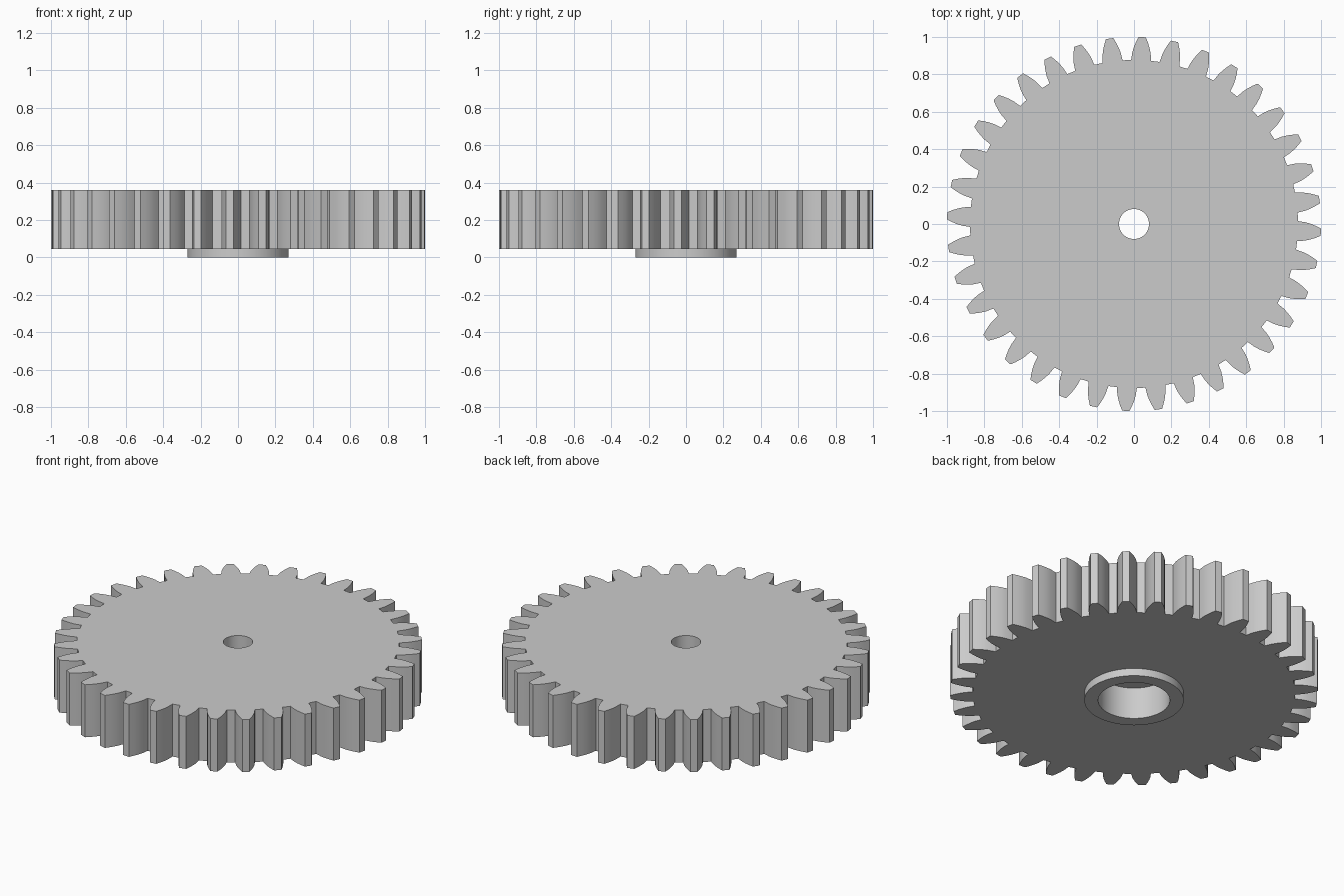
import bpy
import bmesh
from math import acos, cos, pi, radians, sin, sqrt, tan

if "Cube" in bpy.data.objects:
    bpy.data.objects.remove(bpy.data.objects["Cube"], do_unlink=True)

# Gear proportions
TEETH = 36
TIP = 1.0
MODULE = 2 * TIP / (TEETH + 2)
PITCH = MODULE * TEETH / 2
PRESSURE = radians(20)
BASE = PITCH * cos(PRESSURE)
ROOT = 0.877
TURN = radians(-2.5)
FLANK_STEPS = 5

# Heights and radii of the stepped centre
TOP, BOTTOM, CEILING = 0.36, 0.045, 0.19
BORE, HUB, RECESS = 0.08, 0.27, 0.195


def involute(angle):
    return tan(angle) - angle


def half_angle(radius):
    """Half the angular width of a tooth at a radius on its involute flank."""
    return pi / (2 * TEETH) + involute(PRESSURE) - involute(acos(BASE / radius))


def gear_outline():
    """Polar points (radius, angle) around all the teeth."""
    flank = [(ROOT, half_angle(BASE) + 0.003)]
    for i in range(FLANK_STEPS):
        t = i / (FLANK_STEPS - 1)
        radius = BASE + (TIP - BASE) * t
        flank.append((radius, half_angle(radius)))
    tooth = [(r, -a) for r, a in flank] + [(r, a) for r, a in reversed(flank)]
    return [(r, a + TURN + 2 * pi * k / TEETH) for k in range(TEETH) for r, a in tooth]


outline = gear_outline()
bm = bmesh.new()


def ring(z, radius=None):
    """A circle at height z, or the toothed outline if no radius is given."""
    return [bm.verts.new(((radius or r) * cos(a), (radius or r) * sin(a), z))
            for r, a in outline]


# Closed section: bore, toothed rim, raised hub, recess
rings = [
    ring(TOP, BORE),
    ring(TOP),
    ring(BOTTOM),
    ring(BOTTOM, HUB),
    ring(0, HUB),
    ring(0, RECESS),
    ring(CEILING, RECESS),
    ring(CEILING, BORE),
]
count = len(outline)
for inner, outer in zip(rings, rings[1:] + rings[:1]):
    for i in range(count):
        j = (i + 1) % count
        bm.faces.new((inner[i], outer[i], outer[j], inner[j]))
bmesh.ops.recalc_face_normals(bm, faces=bm.faces)

mesh = bpy.data.meshes.new("spur_gear")
bm.to_mesh(mesh)
bm.free()
gear = bpy.data.objects.new("spur_gear", mesh)
bpy.context.collection.objects.link(gear)

# Plain grey finish
grey = bpy.data.materials.new("plain grey")
grey.use_nodes = True
colour = (0.6, 0.6, 0.6, 1)
grey.diffuse_color = colour
grey.node_tree.nodes["Principled BSDF"].inputs["Base Color"].default_value = colour
mesh.materials.append(grey)

# Smooth curved walls, crisp edges
bpy.ops.object.select_all(action="DESELECT")
gear.select_set(True)
bpy.context.view_layer.objects.active = gear
bpy.ops.object.shade_smooth_by_angle(angle=radians(25))
